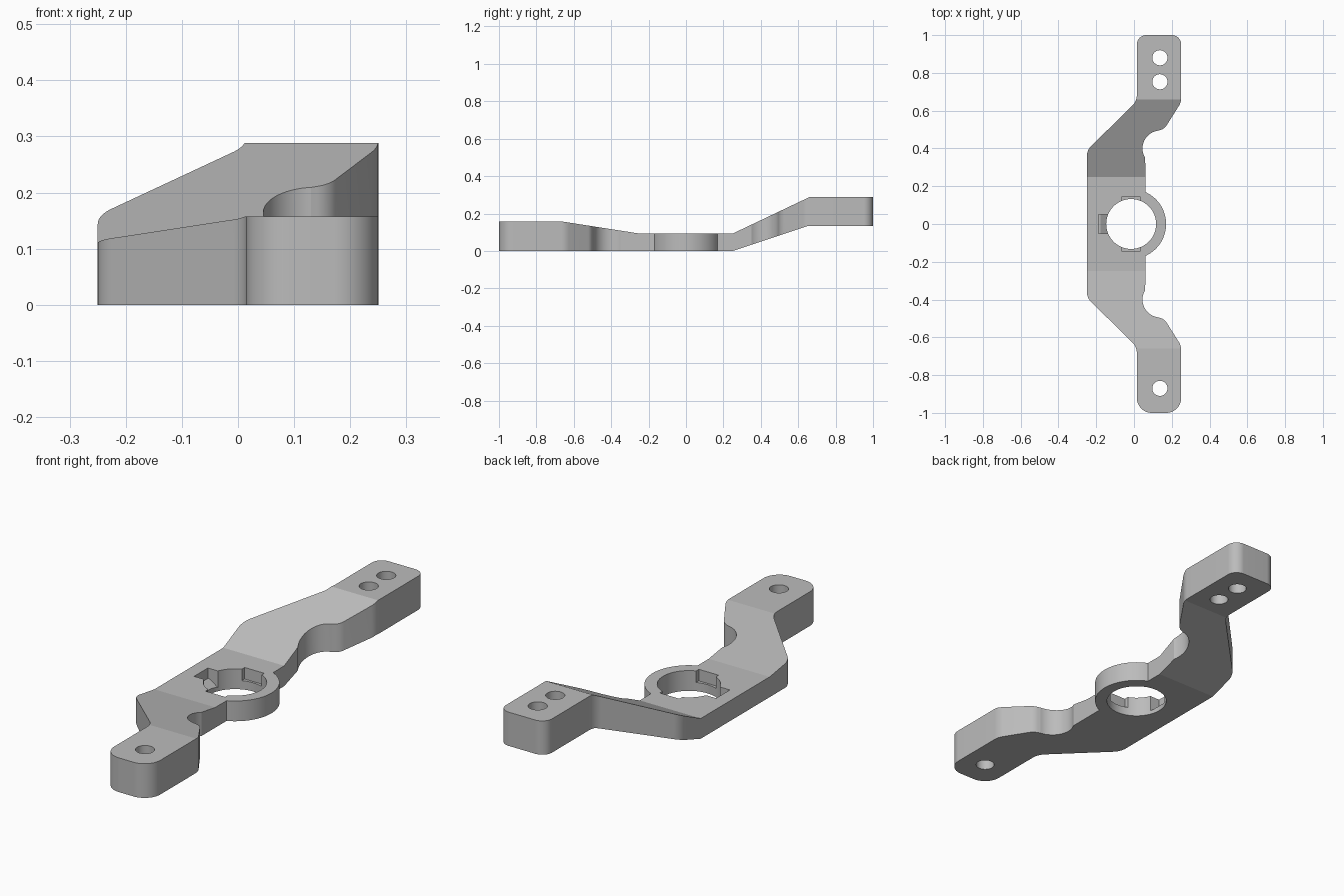
import bpy
import bmesh
from math import sin, cos, radians, ceil
from mathutils import Vector

if "Cube" in bpy.data.objects:
    bpy.data.objects.remove(bpy.data.objects["Cube"], do_unlink=True)

grey = bpy.data.materials.new("plain grey")
grey.use_nodes = True
grey.diffuse_color = (0.5, 0.5, 0.5, 1)
grey.node_tree.nodes["Principled BSDF"].inputs["Base Color"].default_value = (0.5, 0.5, 0.5, 1)


def arc(cx, cy, r, start, end):
    n = ceil(abs(end - start) / 4)
    angles = [radians(start + (end - start) * i / n) for i in range(n + 1)]
    return [(cx + r * cos(a), cy + r * sin(a)) for a in angles]


def fillet(before, corner, after, r):
    """Points of a rounded corner."""
    b, c, a = Vector(before), Vector(corner), Vector(after)
    u, v = (b - c).normalized(), (a - c).normalized()
    half = u.angle(v) / 2
    centre = c + (u + v).normalized() * (r / sin(half))
    p, q = c + u * (r * cos(half) / sin(half)), c + v * (r * cos(half) / sin(half))
    p, q = p - centre, q - centre
    turn = p.angle_signed(q)
    n = max(2, ceil(abs(turn) / radians(4)))
    pts = []
    for i in range(n + 1):
        t = -turn * i / n
        pts.append((centre.x + p.x * cos(t) - p.y * sin(t),
                    centre.y + p.x * sin(t) + p.y * cos(t)))
    return pts


def prism(name, points, low, high, axis="z"):
    """Extrude a closed profile along z (xy points), x (yz points) or y (xz points)."""
    place = {"z": lambda a, b, c: (a, b, c),
             "x": lambda a, b, c: (c, a, b),
             "y": lambda a, b, c: (a, c, b)}[axis]
    bm = bmesh.new()
    face = bm.faces.new([bm.verts.new(place(a, b, low)) for a, b in points])
    ext = bmesh.ops.extrude_face_region(bm, geom=[face])
    moved = [g for g in ext["geom"] if isinstance(g, bmesh.types.BMVert)]
    bmesh.ops.translate(bm, verts=moved, vec=place(0, 0, high - low))
    bmesh.ops.recalc_face_normals(bm, faces=bm.faces)
    mesh = bpy.data.meshes.new(name)
    bm.to_mesh(mesh)
    bm.free()
    mesh.materials.append(grey)
    obj = bpy.data.objects.new(name, mesh)
    bpy.context.collection.objects.link(obj)
    return obj


def combine(target, tool, operation):
    mod = target.modifiers.new(operation.lower(), "BOOLEAN")
    mod.operation, mod.solver, mod.object = operation, "EXACT", tool
    bpy.context.view_layer.objects.active = target
    bpy.ops.object.modifier_apply(modifier=mod.name)
    bpy.data.objects.remove(tool, do_unlink=True)


def box(name, x0, x1, y0, y1, z0, z1):
    return prism(name, [(x0, y0), (x1, y0), (x1, y1), (x0, y1)], z0, z1)


RING_X = -0.015


def arm_outline(end_radius):
    """Half of the plan, from the ring's outer edge round the arm to the straight side."""
    pts = arc(RING_X, 0, 0.185, 0, 66)
    pts += arc(0.14, 0.4, 0.095, 212, 96)
    corners = [(0.162, 0.505, 0.06), (0.25, 0.645, 0.08), (0.25, 1, end_radius),
               (0.015, 1, end_radius), (0.015, 0.65, 0.08), (-0.25, 0.39, 0.08)]
    path = [pts[-1]] + [c[:2] for c in corners] + [(-0.25, 0)]
    for i, c in enumerate(corners):
        pts += fillet(path[i], path[i + 1], path[i + 2], c[2])
    return pts


# Bracket: plan outline trimmed by the stepped side profile
back = arm_outline(0.05)
front = [(x, -y) for x, y in arm_outline(0.08)]
bracket = prism("bracket", back + front[:0:-1], -0.1, 0.4)
side = [(-1.1, 0), (0.25, 0), (0.65, 0.133), (1.1, 0.133), (1.1, 0.288),
        (0.66, 0.288), (0.25, 0.093), (-0.25, 0.093), (-0.66, 0.157), (-1.1, 0.157)]
combine(bracket, prism("side_profile", side, -0.5, 0.5, "x"), "INTERSECT")

# Centre bore and screw holes
for x, y, r in [(RING_X, 0, 0.132), (0.137, 0.88, 0.04), (0.137, 0.753, 0.04), (0.137, -0.87, 0.04)]:
    combine(bracket, prism("hole", arc(x, y, r, 0, 360)[:-1], -0.2, 0.5), "DIFFERENCE")

# Shallow notches at the front and back of the bore
for s in (-1, 1):
    y0, y1 = sorted((s * 0.09, s * 0.142))
    combine(bracket, box("notch", -0.066, 0.034, y0, y1, 0.04, 0.2), "DIFFERENCE")

# Side pocket with a floor that slopes into the bore
pocket = [(-0.188, 0.2), (-0.188, 0.045), (-0.178, 0.045), (-0.12, 0.005), (-0.12, 0.2)]
combine(bracket, prism("pocket", pocket, -0.05, 0.05, "y"), "DIFFERENCE")

bpy.ops.object.select_all(action="DESELECT")
bracket.select_set(True)
bpy.context.view_layer.objects.active = bracket
bpy.ops.object.shade_smooth_by_angle(angle=radians(7))
